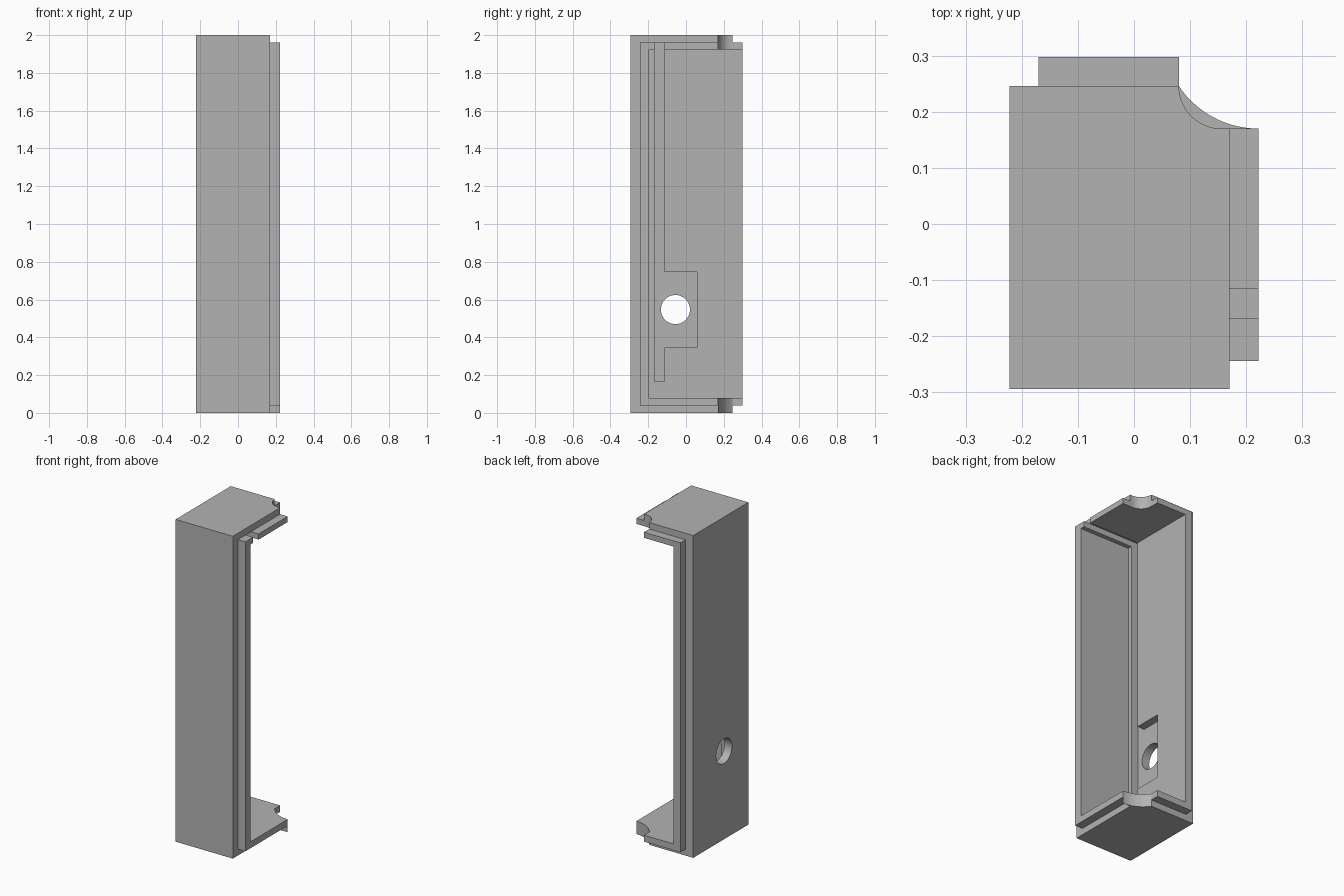
import bpy
import math

if "Cube" in bpy.data.objects:
    bpy.data.objects.remove(bpy.data.objects["Cube"], do_unlink=True)

grey = bpy.data.materials.new("plain_grey")
grey.use_nodes = True
COLOUR = (0.45, 0.45, 0.45, 1)
grey.diffuse_color = COLOUR
grey.node_tree.nodes["Principled BSDF"].inputs["Base Color"].default_value = COLOUR


def prism(name, outline, z0, z1):
    """Closed solid from a counter-clockwise outline in plan."""
    n = len(outline)
    verts = [(x, y, z) for z in (z0, z1) for x, y in outline]
    faces = [list(range(n))[::-1], list(range(n, 2 * n))]
    faces += [[i, (i + 1) % n, n + (i + 1) % n, n + i] for i in range(n)]
    mesh = bpy.data.meshes.new(name)
    mesh.from_pydata(verts, [], faces)
    mesh.materials.append(grey)
    obj = bpy.data.objects.new(name, mesh)
    bpy.context.collection.objects.link(obj)
    return obj


def block(name, x0, x1, y0, y1, z0, z1):
    return prism(name, [(x0, y0), (x1, y0), (x1, y1), (x0, y1)], z0, z1)


def arc(cx, cy, r, a0, a1, steps=20):
    angles = [math.radians(a0 + (a1 - a0) * i / steps) for i in range(steps + 1)]
    return [(cx + r * math.cos(a), cy + r * math.sin(a)) for a in angles]


def combine(target, tool, operation):
    bpy.context.view_layer.objects.active = target
    mod = target.modifiers.new(operation, "BOOLEAN")
    mod.operation, mod.solver, mod.object = operation, "EXACT", tool
    bpy.ops.object.modifier_apply(modifier=mod.name)
    bpy.data.objects.remove(tool, do_unlink=True)


# Outer housing with a scooped rear corner
scoop = arc(0.156, 0.246, 0.076, 270, 180)
housing = prism("housing", [(-0.222, -0.294), (0.17, -0.294), (0.17, 0.17)]
                + scoop + [(-0.222, 0.246)], 0, 2)

# Stepped joining lip around both open sides
lip = prism("lip", [(-0.17, -0.244), (0.222, -0.244), (0.222, 0.17)]
            + scoop + [(0.08, 0.298), (-0.17, 0.298)], 0.04, 1.96)
combine(housing, lip, "UNION")

# Wider sweep at the corner of the floor
sweep_end = 270 - math.degrees(math.atan2(0.142, 0.095))
sweep = arc(0.222, 0.341, 0.171, 270, sweep_end)
sweep[-1] = (0.08, 0.246)
combine(housing, prism("floor_corner", sweep + [(0.08, 0.17)], 0, 0.08), "UNION")

# Main cavity, cable channel and square recess
for name, limits in {
    "cavity": (-0.122, 1, -0.195, 1, 0.08, 1.925),
    "channel": (-0.17, 1, -0.168, -0.115, 0.165, 1.96),
    "recess": (-0.17, 0, -0.14, 0.057, 0.345, 0.745),
}.items():
    combine(housing, block(name, *limits), "DIFFERENCE")

# Round hole through the side wall
bpy.ops.mesh.primitive_cylinder_add(vertices=48, radius=0.077, depth=0.2,
                                    location=(-0.2, -0.056, 0.547),
                                    rotation=(0, math.pi / 2, 0))
hole = bpy.context.object
hole.data.materials.append(grey)
combine(housing, hole, "DIFFERENCE")

# Smooth curves, sharp edges
bpy.ops.object.select_all(action="DESELECT")
housing.select_set(True)
bpy.context.view_layer.objects.active = housing
bpy.ops.object.shade_smooth_by_angle(angle=math.radians(30))
